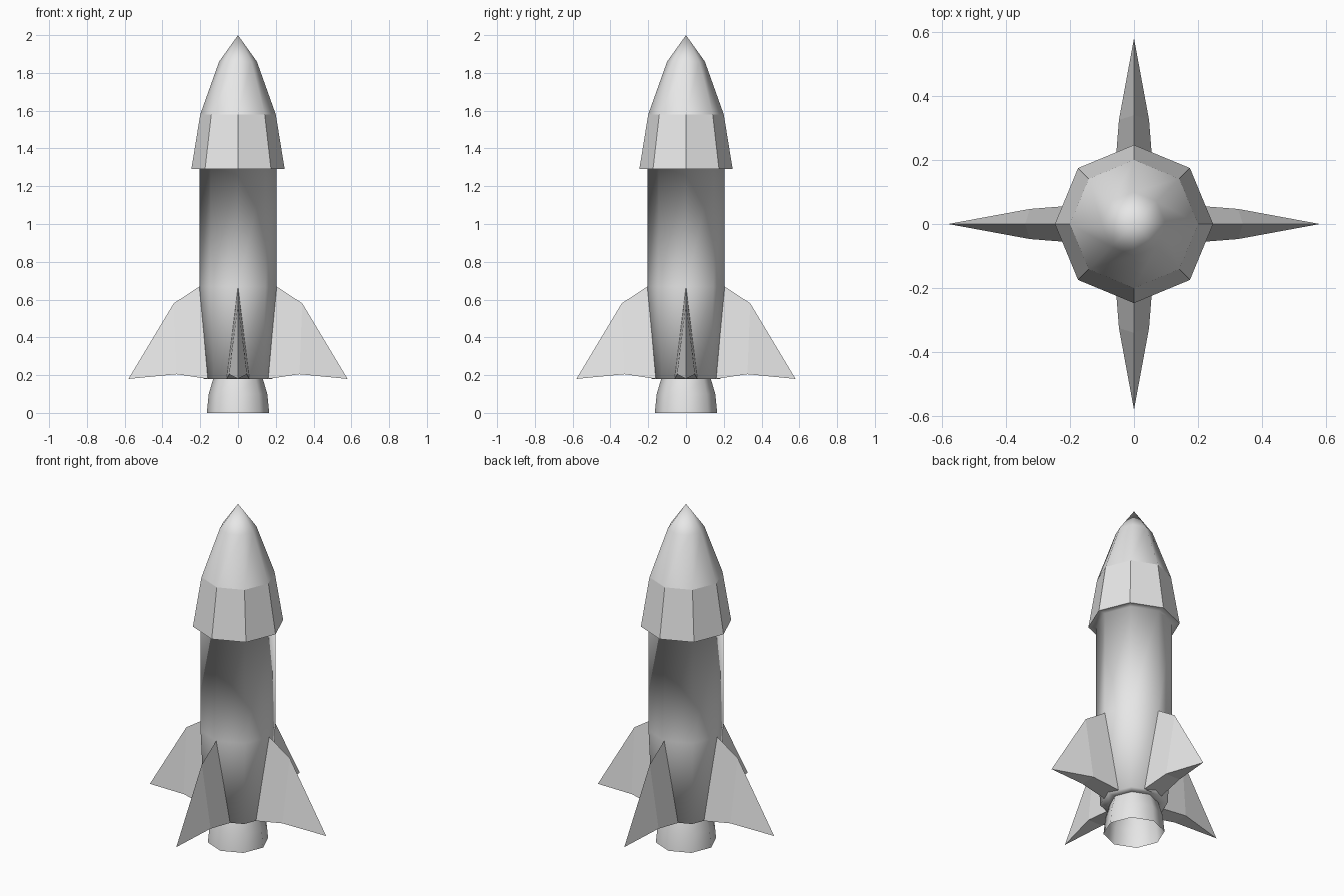
import bpy, bmesh, math

if "Cube" in bpy.data.objects:
    bpy.data.objects.remove(bpy.data.objects["Cube"])

grey = bpy.data.materials.new("light_grey")
grey.diffuse_color = (0.8, 0.8, 0.8, 1)
grey.use_nodes = True
grey.node_tree.nodes["Principled BSDF"].inputs["Base Color"].default_value = grey.diffuse_color


def finish(name, bm, fix_normals=True):
    if fix_normals:
        bmesh.ops.recalc_face_normals(bm, faces=bm.faces)
    mesh = bpy.data.meshes.new(name)
    bm.to_mesh(mesh)
    bm.free()
    mesh.materials.append(grey)
    obj = bpy.data.objects.new(name, mesh)
    bpy.context.collection.objects.link(obj)
    return obj


def lathe(name, profile, flat_bands=(), sides=8):
    """Octagonal turning, profile listed bottom to top; radius 0 makes a point."""
    bm = bmesh.new()
    rings = []
    for r, z in profile:
        if r == 0:
            rings.append([bm.verts.new((0, 0, z))] * sides)
        else:
            rings.append([bm.verts.new((r * math.cos(math.tau * i / sides),
                                        r * math.sin(math.tau * i / sides), z))
                          for i in range(sides)])
    for band, (low, high) in enumerate(zip(rings, rings[1:])):
        for i in range(sides):
            j = (i + 1) % sides
            corners = list(dict.fromkeys((low[i], low[j], high[j], high[i])))
            face = bm.faces.new(corners)
            face.smooth = band not in flat_bands
    return finish(name, bm, fix_normals=False)


# Nose: faceted skirt, smooth tip
lathe("nose_cone", [(0.247, 1.29), (0.20, 1.58), (0.10, 1.86), (0, 2.0)],
      flat_bands=(0,))

# Body with closed bottom and the ledge under the nose
lathe("body", [(0, 0.18), (0.13, 0.18), (0.183, 0.18), (0.205, 0.67),
               (0.205, 1.29), (0.247, 1.29)])

# Open exhaust bell
lathe("nozzle", [(0.165, 0), (0.155, 0.10), (0.13, 0.185)])


# Fins: sharp outer edge, thick underside
def fin(name, angle):
    bm = bmesh.new()
    v = bm.verts.new
    inner, crown, shoulder = v((0.15, 0, 0.18)), v((0.203, 0, 0.67)), v((0.34, 0, 0.58))
    tip = v((0.58, 0, 0.18))
    root = [v((0.16, s * 0.06, 0.18)) for s in (1, -1)]
    mid = [v((0.325, s * 0.047, 0.205)) for s in (1, -1)]
    for k in (0, 1):
        bm.faces.new((crown, shoulder, mid[k], root[k]))
        bm.faces.new((shoulder, tip, mid[k]))
        bm.faces.new((crown, root[k], inner))
    bm.faces.new((mid[0], tip, mid[1]))
    bm.faces.new((root[0], mid[0], mid[1], root[1]))
    bm.faces.new((root[0], root[1], inner))
    obj = finish(name, bm)
    obj.rotation_euler.z = angle


for i, side in enumerate(("right", "back", "left", "front")):
    fin(side + "_fin", i * math.pi / 2)
